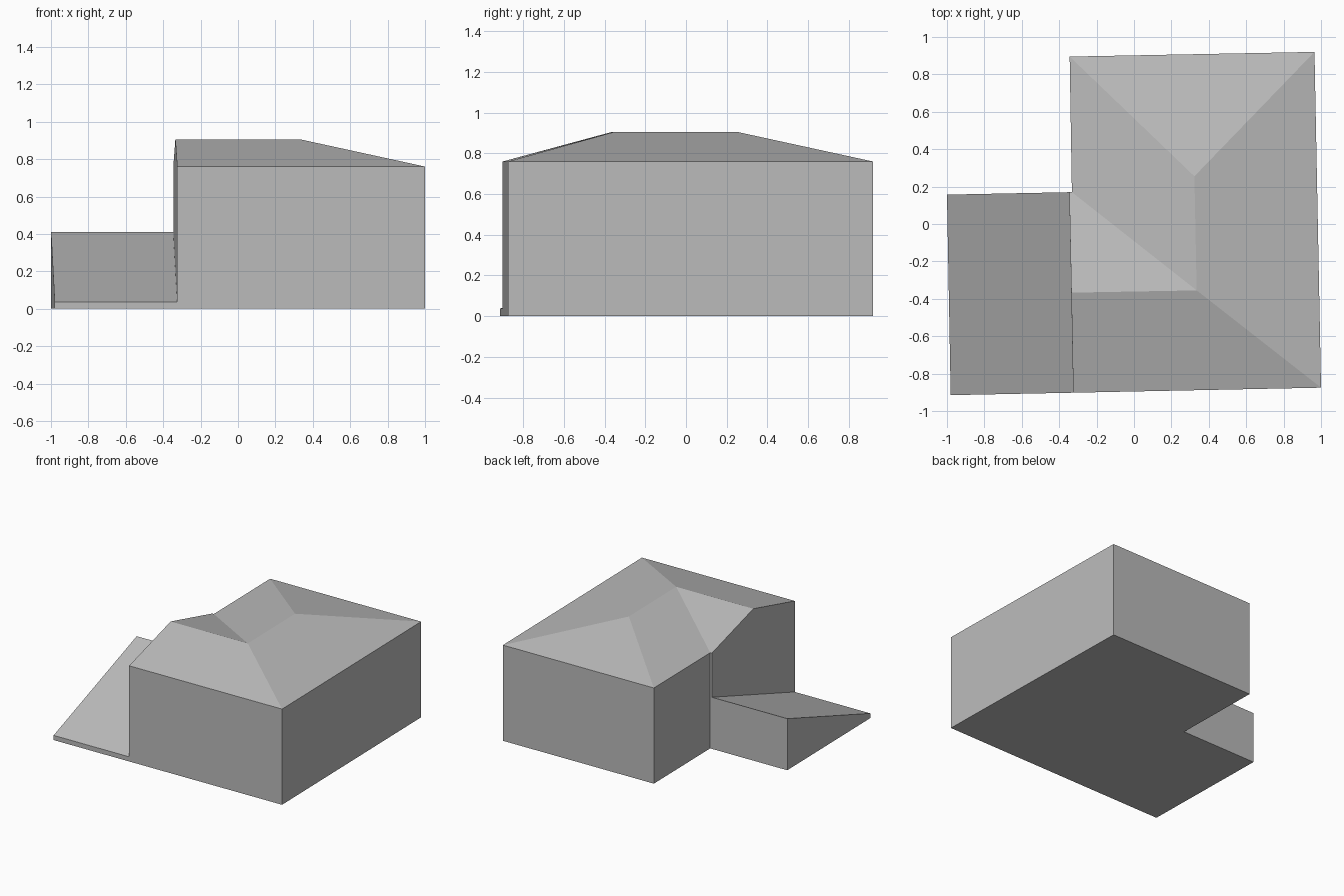
import bpy
import bmesh

cube = bpy.data.objects.get("Cube")
if cube:
    bpy.data.objects.remove(cube, do_unlink=True)

EAVE, RIDGE = 0.76, 0.905

grey = bpy.data.materials.new("plain grey")
grey.use_nodes = True
colour = (0.5, 0.5, 0.5, 1)
grey.diffuse_color = colour
grey.node_tree.nodes["Principled BSDF"].inputs["Base Color"].default_value = colour


def block(name, footprint, heights, ridge=(), roof=None):
    """Raise walls on a footprint and close them with roof faces."""
    bm = bmesh.new()
    n = len(footprint)
    low = [bm.verts.new((x, y, 0)) for x, y in footprint]
    high = [bm.verts.new((x, y, z)) for (x, y), z in zip(footprint, heights)]
    top = high + [bm.verts.new((x, y, RIDGE)) for x, y in ridge]
    bm.faces.new(low[::-1])
    for i in range(n):
        j = (i + 1) % n
        bm.faces.new((low[i], low[j], high[j], high[i]))
    for face in roof or [range(n)]:
        bm.faces.new([top[i] for i in face])
    bmesh.ops.recalc_face_normals(bm, faces=bm.faces)
    mesh = bpy.data.meshes.new(name)
    bm.to_mesh(mesh)
    bm.free()
    mesh.materials.append(grey)
    bpy.context.collection.objects.link(bpy.data.objects.new(name, mesh))


# L-ridged house: hips at the right, a gable at the left of the front wing
house = [(-0.325, -0.902), (1, -0.875), (0.965, 0.92), (-0.344, 0.895),
         (-0.332, 0.17), (-0.346, 0.17)]
A, B, C, D, E, F, G, H, I = range(9)
block("house", house, [EAVE] * len(house),
      ridge=[(-0.335, -0.367), (0.335, -0.355), (0.323, 0.255)],
      roof=[(A, B, H, G), (B, C, I, H), (C, D, I), (D, E, H, I),
            (E, F, G, H), (F, A, G)])

# Lean-to with one slope falling to the front
block("lean_to", [(-0.98, -0.915), (-0.325, -0.902), (-0.346, 0.17), (-1, 0.157)],
      [0.037, 0.037, 0.41, 0.41])
